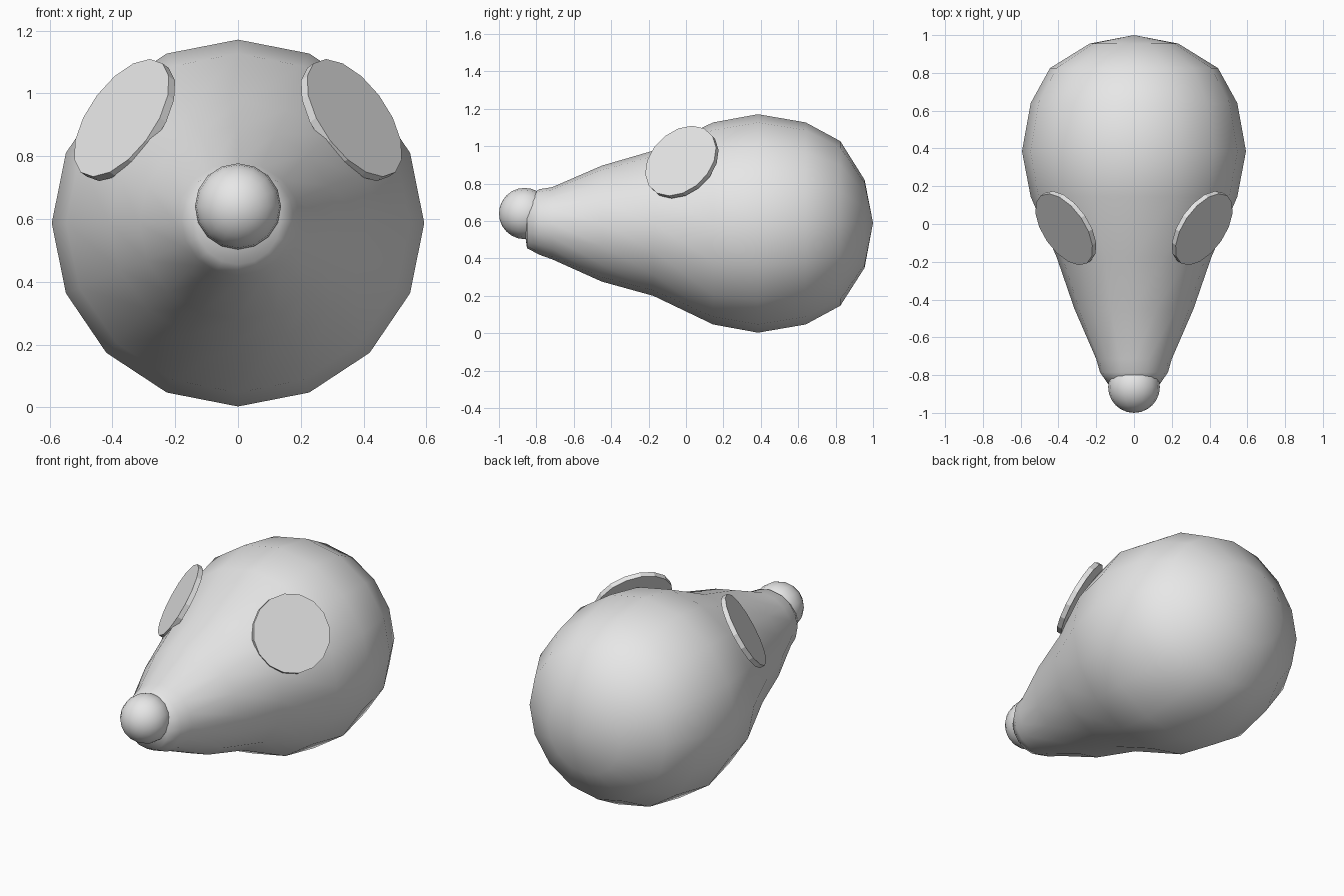
import bpy, bmesh, math
from mathutils import Vector, Matrix

cube = bpy.data.objects.get("Cube")
if cube:
    bpy.data.objects.remove(cube, do_unlink=True)

grey = bpy.data.materials.new("light grey")
grey.use_nodes = True
grey.diffuse_color = (0.8, 0.8, 0.8, 1)
grey.node_tree.nodes["Principled BSDF"].inputs["Base Color"].default_value = (0.8, 0.8, 0.8, 1)


def finish(name, bm, smooth):
    """Turn a bmesh into a named grey object."""
    bmesh.ops.recalc_face_normals(bm, faces=bm.faces)
    for f in bm.faces:
        f.smooth = smooth
    mesh = bpy.data.meshes.new(name)
    bm.to_mesh(mesh)
    bm.free()
    mesh.materials.append(grey)
    obj = bpy.data.objects.new(name, mesh)
    bpy.context.collection.objects.link(obj)
    return obj


# Body: rings along y as (y, half width, half height, centre z)
SIDES = 16
rings = [
    (0.955, 0.235, 0.235, 0.585), (0.825, 0.445, 0.44, 0.587),
    (0.64, 0.547, 0.54, 0.587), (0.385, 0.593, 0.584, 0.587),
    (0.145, 0.547, 0.54, 0.587), (-0.175, 0.41, 0.388, 0.588),
    (-0.45, 0.315, 0.31, 0.586), (-0.715, 0.20, 0.193, 0.588),
    (-0.785, 0.18, 0.175, 0.595), (-0.85, 0.135, 0.135, 0.59),
]
bm = bmesh.new()
loops = []
for y, w, h, z in rings:
    angles = [math.tau * i / SIDES for i in range(SIDES)]
    loops.append([bm.verts.new((w * math.cos(a), y, z + h * math.sin(a))) for a in angles])
for a, b in zip(loops, loops[1:]):
    for i in range(SIDES):
        j = (i + 1) % SIDES
        bm.faces.new((a[i], a[j], b[j], b[i]))
for loop, y in ((loops[0], 1.0), (loops[-1], -0.87)):
    tip = bm.verts.new((0, y, 0.59))
    for i in range(SIDES):
        bm.faces.new((loop[i], loop[(i + 1) % SIDES], tip))
finish("body", bm, True)

# Nose: ball with its pole facing forward
bm = bmesh.new()
bmesh.ops.create_uvsphere(
    bm, u_segments=16, v_segments=12, radius=0.137,
    matrix=Matrix.Translation((0, -0.863, 0.64)) @ Matrix.Rotation(math.pi / 2, 4, "X"))
finish("nose", bm, True)

# Ears: thin flat discs tilted outward, up and forward
for name, side in (("left_ear", 1), ("right_ear", -1)):
    normal = Vector((side * 0.72, -0.49, 0.51)).normalized()
    turn = normal.to_track_quat("Z", "Y").to_matrix().to_4x4()
    place = Matrix.Translation((side * 0.361, -0.022, 0.915)) @ turn
    bm = bmesh.new()
    bmesh.ops.create_cone(bm, cap_ends=True, segments=16, radius1=0.217,
                          radius2=0.217, depth=0.028, matrix=place)
    finish(name, bm, False)
